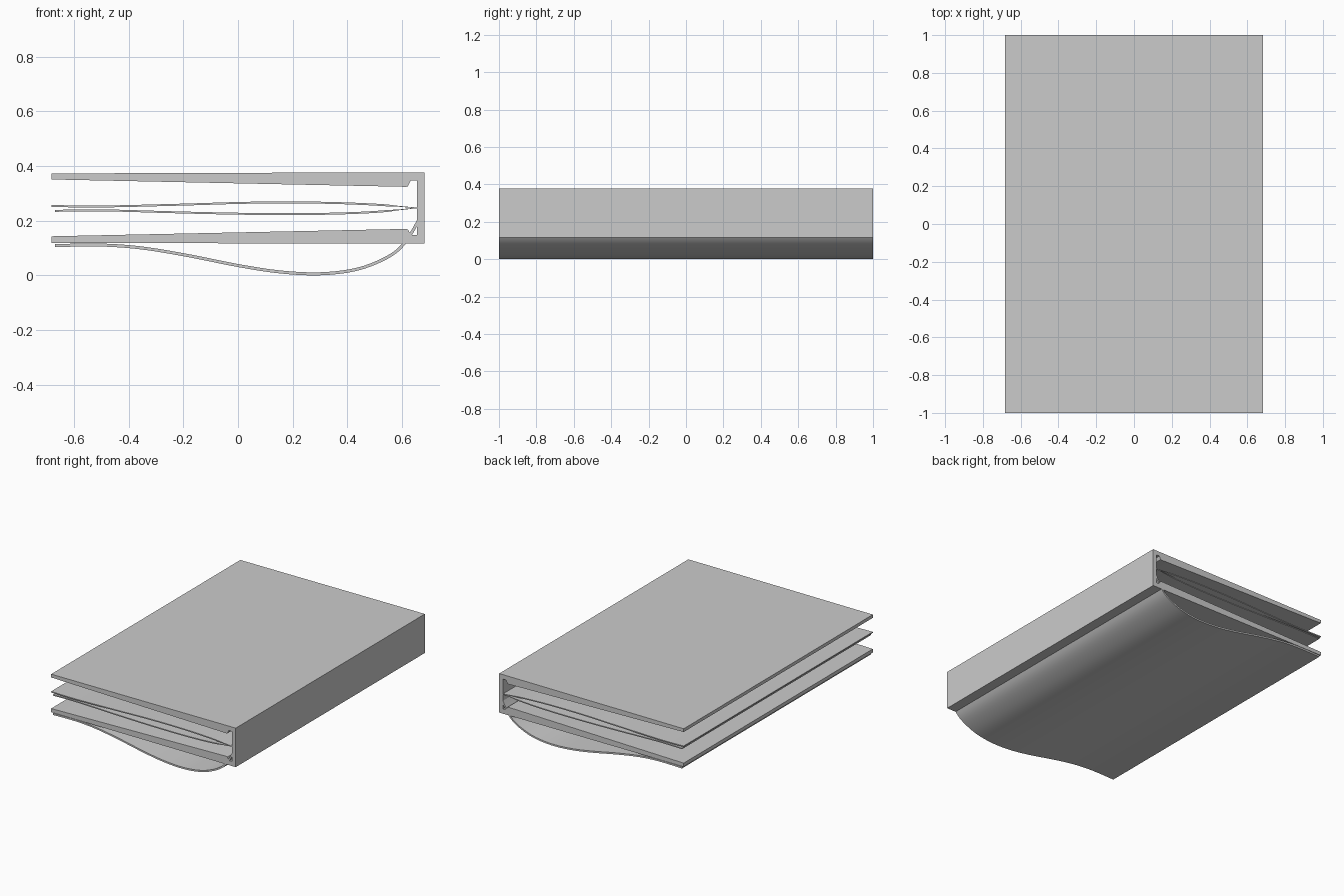
import bpy, bmesh

if "Cube" in bpy.data.objects:
    bpy.data.objects.remove(bpy.data.objects["Cube"])

HALF_DEPTH = 1.0


def extrude_profile(name, pts):
    """Extrude a closed x/z outline along the full length in y."""
    bm = bmesh.new()
    face = bm.faces.new([bm.verts.new((x, -HALF_DEPTH, z)) for x, z in pts])
    res = bmesh.ops.extrude_face_region(bm, geom=[face])
    verts = [v for v in res["geom"] if isinstance(v, bmesh.types.BMVert)]
    bmesh.ops.translate(bm, verts=verts, vec=(0, 2 * HALF_DEPTH, 0))
    bmesh.ops.recalc_face_normals(bm, faces=bm.faces)
    me = bpy.data.meshes.new(name)
    bm.to_mesh(me)
    bm.free()
    ob = bpy.data.objects.new(name, me)
    bpy.context.collection.objects.link(ob)
    bpy.context.view_layer.objects.active = ob
    ob.select_set(True)
    bpy.ops.object.shade_smooth_by_angle()
    ob.select_set(False)
    return ob


def smooth_path(pts, steps=4):
    """Catmull-Rom curve through the points."""
    p = [pts[0]] + pts + [pts[-1]]
    out = []
    for a, b, c, d in zip(p, p[1:], p[2:], p[3:]):
        for i in range(steps):
            t = i / steps
            out.append(tuple(
                0.5 * (2 * q + (r - o) * t + (2 * o - 5 * q + 4 * r - s) * t * t
                       + (3 * q - o - 3 * r + s) * t ** 3)
                for o, q, r, s in zip(a, b, c, d)))
    return out + [pts[-1]]


def sheet(name, pts, thick, tip=1.0):
    """Thin curved leaf; thickness scales to tip at the spine end."""
    path = smooth_path(pts)
    n = len(path)
    up, low = [], []
    for i, (x, z) in enumerate(path):
        a, b = path[max(i - 1, 0)], path[min(i + 1, n - 1)]
        dx, dz = b[0] - a[0], b[1] - a[1]
        l = (dx * dx + dz * dz) ** 0.5
        h = thick / 2 * (tip if i > n - 4 else 1)
        up.append((x - dz / l * h, z + dx / l * h))
        low.append((x + dz / l * h, z - dx / l * h))
    return extrude_profile(name, up + low[::-1])


# Covers thicken towards the spine, then step down to a thin hinge
extrude_profile("top_cover", [
    (-0.683, 0.373), (-0.683, 0.351), (0.615, 0.324), (0.622, 0.326),
    (0.632, 0.347), (0.655, 0.347), (0.683, 0.347), (0.683, 0.377), (0.58, 0.377)])
extrude_profile("bottom_cover", [
    (-0.683, 0.119), (-0.683, 0.143), (0.615, 0.170), (0.622, 0.168),
    (0.632, 0.147), (0.655, 0.147), (0.683, 0.147), (0.683, 0.116), (0.58, 0.116)])
# Spine
extrude_profile("spine", [
    (0.655, 0.147), (0.655, 0.347), (0.683, 0.347), (0.683, 0.147)])

# Two inner leaves meeting at the spine
sheet("upper_page", [(-0.683, 0.254), (-0.5, 0.252), (-0.2, 0.259), (0.05, 0.266),
                     (0.3, 0.266), (0.5, 0.259), (0.655, 0.247)], 0.007, 0.4)
sheet("lower_page", [(-0.67, 0.236), (-0.5, 0.238), (-0.2, 0.230), (0.05, 0.225),
                     (0.3, 0.225), (0.5, 0.232), (0.655, 0.247)], 0.007, 0.4)

# Loose jacket leaf sagging below the bottom cover
sheet("sagging_leaf", [(-0.67, 0.109), (-0.5, 0.111), (-0.35, 0.100), (-0.18, 0.072),
                       (0.0, 0.036), (0.15, 0.013), (0.29, 0.0055), (0.41, 0.017),
                       (0.50, 0.044), (0.58, 0.088), (0.63, 0.148), (0.668, 0.215)], 0.011)
